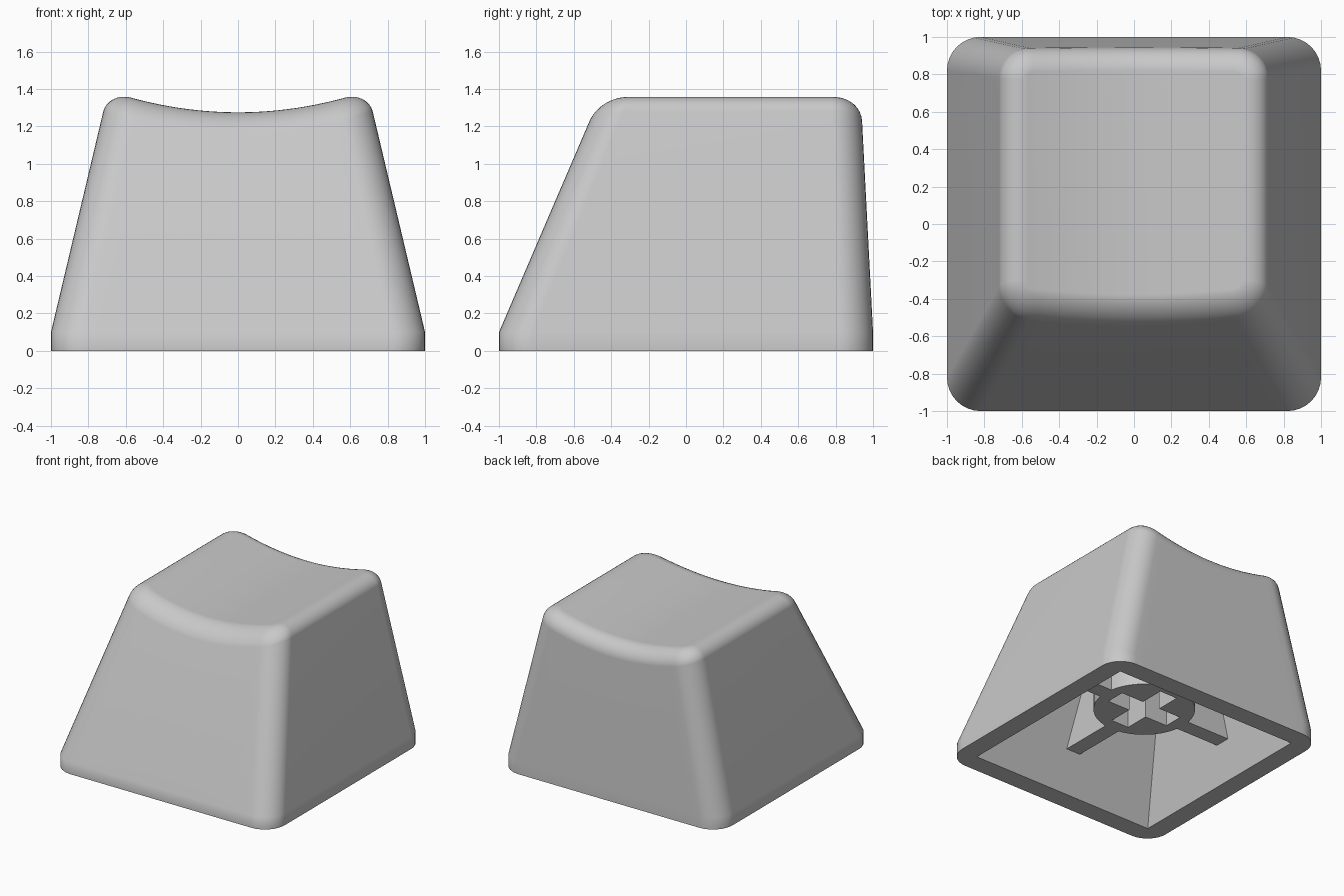
import bpy, bmesh
from math import cos, sin, pi, radians

if "Cube" in bpy.data.objects:
    bpy.data.objects.remove(bpy.data.objects["Cube"])

GREY = (0.58, 0.58, 0.58, 1)
plastic = bpy.data.materials.new("grey_plastic")
plastic.use_nodes = True
plastic.diffuse_color = GREY
plastic.node_tree.nodes["Principled BSDF"].inputs["Base Color"].default_value = GREY

SKIRT = 0.1       # height of the upright band at the foot
FILLET = 0.12     # rounding around the dished top
PEAK = 1.39       # height where side wall and dish would meet
CEILING = 1.08
STEM_Y, STEM_Z, STEM_R = 0.12, 0.3, 0.383
ARC, SPAN = 8, 20
SIDE, FRONT, BACK = 0.239, 0.429, 0.052   # lean of each wall


def dish(x):
    return 1.275 + 0.24 * x * x


def lean(z):
    return max(0, z - SKIRT)


def half_ring(hx, y, r, sign):
    """Front or back half of a rounded rectangle, ordered by x."""
    pts = [(-hx + r - r * cos(pi / 2 * i / ARC), y + sign * (r - r * sin(pi / 2 * i / ARC)))
           for i in range(ARC + 1)]
    right = [(-px, py) for px, py in reversed(pts)]
    x0 = hx - r
    mid = [(-x0 + 2 * x0 * i / SPAN, y) for i in range(1, SPAN)]
    return pts + mid + right


def add_ring(bm, hx, yf, yb, r, place):
    front = [bm.verts.new(place(x, y, -1)) for x, y in half_ring(hx, yf, r, 1)]
    back = [bm.verts.new(place(x, y, 1)) for x, y in half_ring(hx, yb, r, -1)]
    return front, back


def outer_ring(bm, z):
    t = lean(z)
    return add_ring(bm, 1 - SIDE * t, -1 + FRONT * t, 1 - BACK * t, 0.18 - 0.015 * t,
                    lambda x, y, s: (x, y, z))


def fillet_ring(bm, angle):
    inset, drop = FILLET * (1 - cos(angle)), FILLET * (1 - sin(angle))
    z0 = PEAK - drop
    t = lean(z0)

    def place(x, y, s):
        z = dish(x) - drop
        return x, y + (z - z0) * (FRONT if s < 0 else -BACK), z
    return add_ring(bm, 1 - SIDE * t - inset, -1 + FRONT * t + inset,
                    1 - BACK * t - inset, 0.16 - inset, place)


def inner_ring(bm, z):
    return add_ring(bm, 0.84 - SIDE * z, -0.84 + FRONT * z, 0.84 - BACK * z, 0,
                    lambda x, y, s: (x, y, z))


def join(bm, a, b):
    la, lb = a[0] + a[1][::-1], b[0] + b[1][::-1]
    n = len(la)
    for i in range(n):
        j = (i + 1) % n
        bm.faces.new((la[i], la[j], lb[j], lb[i]))


def cap(bm, ring):
    f, b = ring
    for i in range(len(f) - 1):
        bm.faces.new((f[i], f[i + 1], b[i + 1], b[i]))


def clean(bm):
    bmesh.ops.remove_doubles(bm, verts=bm.verts, dist=0.0005)
    bmesh.ops.recalc_face_normals(bm, faces=bm.faces)


def finish(obj):
    bpy.ops.object.select_all(action='DESELECT')
    obj.select_set(True)
    bpy.context.view_layer.objects.active = obj
    bpy.ops.object.shade_smooth_by_angle(angle=radians(30))


def make_object(name, bm):
    clean(bm)
    mesh = bpy.data.meshes.new(name)
    bm.to_mesh(mesh)
    bm.free()
    mesh.materials.append(plastic)
    obj = bpy.data.objects.new(name, mesh)
    bpy.context.collection.objects.link(obj)
    finish(obj)
    return obj


# Hollow shell: ceiling, cavity walls, rim, outer walls, rounded edge, dished top
bm = bmesh.new()
rings = [inner_ring(bm, CEILING), inner_ring(bm, 0), outer_ring(bm, 0), outer_ring(bm, SKIRT)]
rings += [fillet_ring(bm, pi / 2 * i / ARC) for i in range(ARC + 1)]
for a, b in zip(rings, rings[1:]):
    join(bm, a, b)
cap(bm, rings[0])
cap(bm, rings[-1])
shell = make_object("shell", bm)
weighted = shell.modifiers.new("even_shading", 'WEIGHTED_NORMAL')
weighted.keep_sharp = True

# Round stem with a cross-shaped socket
curve = bpy.data.curves.new("stem", 'CURVE')
curve.dimensions = '2D'
curve.fill_mode = 'BOTH'
stem_top = CEILING + 0.02
curve.extrude = (stem_top - STEM_Z) / 2
circle = [(STEM_R * cos(2 * pi * i / 48), STEM_R * sin(2 * pi * i / 48)) for i in range(48)]
L, W = 0.285, 0.08
arm = [(L, -W), (L, W), (W, W)]
cross = []
for turn in range(4):
    for x, y in arm:
        for _ in range(turn):
            x, y = -y, x
        cross.append((x, y))
for outline in (circle, cross):
    spline = curve.splines.new('POLY')
    spline.points.add(len(outline) - 1)
    for point, (x, y) in zip(spline.points, outline):
        point.co = (x, y, 0, 1)
    spline.use_cyclic_u = True
stem = bpy.data.objects.new("stem", curve)
stem.location = (0, STEM_Y, (STEM_Z + stem_top) / 2)
bpy.context.collection.objects.link(stem)
bpy.ops.object.select_all(action='DESELECT')
stem.select_set(True)
bpy.context.view_layer.objects.active = stem
bpy.ops.object.convert(target='MESH')
stem = bpy.context.view_layer.objects.active
bm = bmesh.new()
bm.from_mesh(stem.data)
clean(bm)
bm.to_mesh(stem.data)
bm.free()
stem.data.materials.clear()
stem.data.materials.append(plastic)
finish(stem)


# Four ribs from the stem to the leaning cavity walls
def rib(name, dx, dy, slope, reach):
    bm = bmesh.new()
    start = STEM_R - 0.01
    profile = [(start, STEM_Z), (reach - slope * STEM_Z, STEM_Z),
               (reach - slope * stem_top, stem_top), (start, stem_top)]
    sides = []
    for w in (-0.065, 0.065):
        sides.append([bm.verts.new((dx * d - dy * w, STEM_Y + dy * d + dx * w, z))
                      for d, z in profile])
        bm.faces.new(sides[-1])
    a, b = sides
    for i in range(4):
        j = (i + 1) % 4
        bm.faces.new((a[i], a[j], b[j], b[i]))
    make_object(name, bm)


WALL = 0.85
rib("left_rib", 1, 0, SIDE, WALL)
rib("right_rib", -1, 0, SIDE, WALL)
rib("front_rib", 0, -1, FRONT, WALL + STEM_Y)
rib("back_rib", 0, 1, BACK, WALL - STEM_Y)
